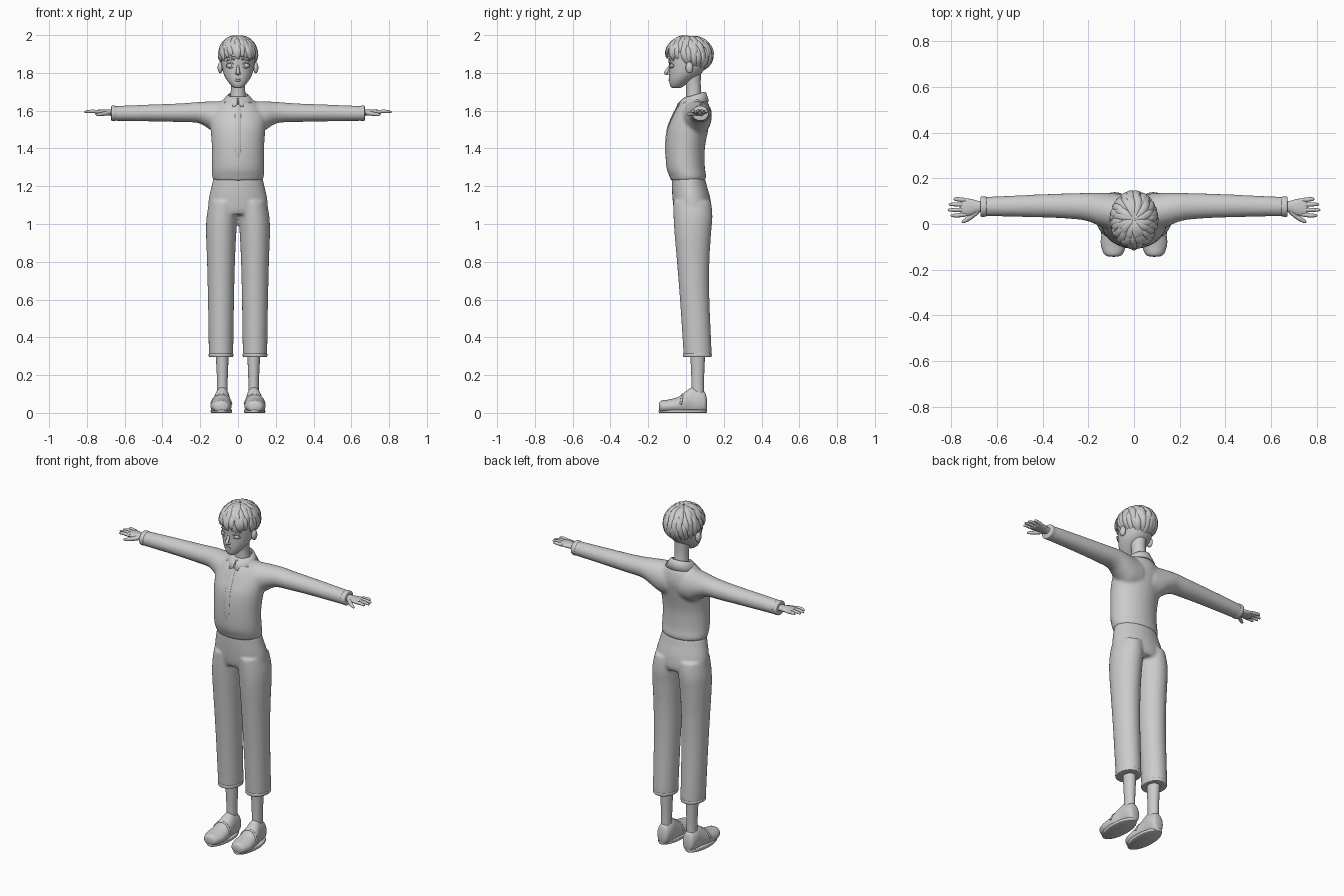
import bpy, bmesh, math, random
from mathutils import Vector

old = bpy.data.objects.get("Cube")
if old:
    bpy.data.objects.remove(old)
random.seed(4)
SIDES = (1, -1)

grey = bpy.data.materials.new("plain grey")
grey.use_nodes = True
grey.diffuse_color = (0.6, 0.6, 0.6, 1)
grey.node_tree.nodes["Principled BSDF"].inputs["Base Color"].default_value = (0.6, 0.6, 0.6, 1)


def finish(name, bm, voxel=0, relax=0, thick=0, angle=50):
    """Turn a bmesh into a smooth shaded object, optionally fused into one skin."""
    bmesh.ops.recalc_face_normals(bm, faces=bm.faces)
    me = bpy.data.meshes.new(name)
    bm.to_mesh(me)
    bm.free()
    me.materials.append(grey)
    ob = bpy.data.objects.new(name, me)
    bpy.context.collection.objects.link(ob)
    bpy.ops.object.select_all(action='DESELECT')
    ob.select_set(True)
    bpy.context.view_layer.objects.active = ob
    if voxel:
        for p in me.polygons:
            p.use_smooth = True
        m = ob.modifiers.new("fuse", 'REMESH')
        m.mode, m.voxel_size, m.use_smooth_shade = 'VOXEL', voxel, True
        m = ob.modifiers.new("relax", 'SMOOTH')
        m.factor, m.iterations = 0.5, relax
    else:
        bpy.ops.object.shade_smooth_by_angle(angle=math.radians(angle))
    if thick:
        ob.modifiers.new("thickness", 'SOLIDIFY').thickness = thick
    return ob


def skin(bm, rings, closed=True, caps=True):
    """Bridge rows of points with quads."""
    rows = [[bm.verts.new(p) for p in r] for r in rings]
    n = len(rows[0])
    for a, b in zip(rows, rows[1:]):
        for i in range(n if closed else n - 1):
            j = (i + 1) % n
            bm.faces.new((a[i], a[j], b[j], b[i]))
    if caps:
        bm.faces.new(rows[0])
        bm.faces.new(rows[-1])


def spline(keys, steps=5):
    """Smooth in-between values of key tuples."""
    k = [Vector(v) for v in keys]
    k = [k[0]] + k + [k[-1]]
    out = []
    for a, b, c, d in zip(k, k[1:], k[2:], k[3:]):
        for s in range(steps):
            t = s / steps
            out.append(b + (c - a) * (t / 2) + (2 * a - 5 * b + 4 * c - d) * (t * t / 2)
                       + (3 * b - a - 3 * c + d) * (t ** 3 / 2))
    return out + [k[-1]]


def loft(bm, axis, keys, s=1, n=32, floor=-1):
    """Oval sections along an axis: place, two centres, two radii."""
    rings = []
    for w, c1, c2, r1, r2 in spline(keys):
        ring = []
        for i in range(n):
            a = math.tau * i / n
            u, v = c1 + r1 * math.cos(a), c2 + r2 * math.sin(a)
            x, y, z = {'x': (w, u, v), 'y': (u, w, v), 'z': (u, v, w)}[axis]
            ring.append((x * s, y, max(z, floor)))
        rings.append(ring)
    skin(bm, rings)


def tube(bm, pts, radii, up=(0, 0, 1), flat=1.0, centre=None, n=10):
    """Tapered tube along a smooth path."""
    path = spline([(*p, r) for p, r in zip(pts, radii)], 4)
    rings = []
    for i, p in enumerate(path):
        tan = (path[min(i + 1, len(path) - 1)] - path[max(i - 1, 0)]).to_3d()
        here = p.to_3d()
        ref = here - centre if centre else Vector(up)
        side = tan.cross(ref).normalized()
        nor = side.cross(tan).normalized()
        rings.append([here + p[3] * (side * math.cos(a) + nor * flat * math.sin(a))
                      for a in (math.tau * j / n for j in range(n))])
    skin(bm, rings)


def ball(bm, centre, radii, seg=20):
    made = bmesh.ops.create_uvsphere(bm, u_segments=seg, v_segments=seg // 2, radius=1)
    for v in made["verts"]:
        v.co = Vector([c + r * q for c, r, q in zip(centre, radii, v.co)])


# Shirt: body and both sleeves fused into one skin
bm = bmesh.new()
loft(bm, 'z', [(1.23, 0, .01, .128, .09), (1.25, 0, .01, .137, .097), (1.3, 0, -.002, .138, .102),
               (1.4, 0, -.004, .138, .104), (1.5, 0, .01, .145, .108), (1.57, 0, .03, .145, .1),
               (1.62, 0, .04, .12, .085), (1.65, 0, .045, .09, .068), (1.675, 0, .045, .055, .052)])
for s in SIDES:
    loft(bm, 'x', [(.04, .05, 1.555, .08, .09), (.1, .055, 1.56, .08, .09), (.15, .064, 1.575, .073, .074),
                   (.21, .075, 1.59, .061, .056), (.3, .079, 1.589, .055, .05), (.45, .079, 1.588, .049, .045),
                   (.6, .077, 1.586, .044, .041), (.665, .076, 1.585, .043, .039)], s)
finish("shirt", bm, .008, 8)

# Sleeve cuffs
bm = bmesh.new()
for s in SIDES:
    loft(bm, 'x', [(.645, .076, 1.586, .041, .037), (.65, .076, 1.586, .044, .04),
                   (.668, .076, 1.586, .044, .04), (.672, .076, 1.586, .037, .033)], s)
finish("sleeve_cuffs", bm)

# Shirt front placket, following the chest
bm = bmesh.new()
tube(bm, [(0, -.103, 1.33), (0, -.107, 1.4), (0, -.098, 1.5), (0, -.072, 1.57), (0, -.042, 1.63)],
     [.006, .016, .016, .015, .012], up=(0, -1, 0), flat=.3)
finish("placket", bm)

# Folded collar, open at the throat
bm = bmesh.new()
rows = [[] for _ in range(4)]
for i in range(41):
    a = math.radians(4 + 352 * i / 40)
    f = (1 + math.cos(a)) / 2
    tip = max(0, 1 - abs(min(a, math.tau - a) - .45) / .5)
    for row, (rx, ry, z) in zip(rows, ((.046, .05, 1.665 - .02 * f), (.05, .054, 1.7 - .034 * f),
                                       (.06, .064, 1.696 - .035 * f),
                                       (.088, .08 + .01 * f, 1.65 - .012 * f - .024 * tip))):
        row.append((rx * math.sin(a), .042 - ry * math.cos(a), z))
skin(bm, rows, False, False)
finish("collar", bm, thick=.007)

# Trousers: hips and both legs fused into one skin
bm = bmesh.new()
loft(bm, 'z', [(1.05, 0, .035, .145, .09), (1.08, 0, .035, .158, .1), (1.14, 0, .028, .154, .1),
               (1.2, 0, .018, .14, .093), (1.245, 0, .012, .13, .088)])
for s in SIDES:
    loft(bm, 'z', [(.298, .09, .06, .064, .075), (.34, .09, .06, .065, .075), (.6, .09, .046, .069, .078),
                   (.8, .09, .038, .074, .086), (.95, .089, .036, .08, .097), (1.04, .084, .037, .082, .103),
                   (1.12, .075, .033, .076, .1)], s)
finish("trousers", bm, .008, 5)

# Trouser hems and ankles
for name, keys in (("trouser_hems", [(.296, .09, .06, .056, .067), (.298, .09, .06, .064, .075),
                                     (.312, .09, .06, .065, .076), (.316, .09, .06, .06, .07)]),
                   ("ankles", [(.08, .083, .062, .028, .034), (.16, .083, .062, .028, .033),
                               (.24, .083, .062, .031, .036), (.33, .085, .062, .035, .04)])):
    bm = bmesh.new()
    for s in SIDES:
        loft(bm, 'z', keys, s)
    finish(name, bm)

# Shoes with soles and an instep band
bm = bmesh.new()
for s in SIDES:
    loft(bm, 'y', [(-.143, .09, .034, .018, .016), (-.132, .09, .034, .04, .03), (-.09, .09, .035, .055, .036),
                   (-.04, .088, .04, .054, .045), (0, .087, .05, .047, .065), (.035, .084, .06, .042, .076),
                   (.07, .083, .058, .041, .068), (.1, .083, .054, .034, .055), (.11, .083, .045, .02, .03)],
         s, floor=.004)
finish("shoes", bm)
bm = bmesh.new()
for s in SIDES:
    loft(bm, 'z', [(0, .088, -.017, .053, .124), (.003, .088, -.017, .056, .127), (.015, .088, -.017, .056, .127),
                   (.018, .088, -.017, .052, .122)], s)
    arc = [math.radians(a) for a in range(10, 171, 20)]
    tube(bm, [(s * (.088 + .053 * math.cos(a)), -.03 + .012 * math.sin(a), .035 + .062 * math.sin(a)) for a in arc],
         [.006] * len(arc), up=(0, 1, 0), n=8)
finish("shoe_soles_and_bands", bm)

# Hands: palm, four fingers and thumb
bm = bmesh.new()
for s in SIDES:
    loft(bm, 'x', [(.64, .076, 1.587, .026, .022), (.68, .076, 1.59, .025, .016), (.715, .074, 1.592, .036, .014),
                   (.75, .073, 1.593, .037, .011), (.758, .073, 1.593, .03, .006)], s, 20)
    for y, reach in ((.042, .802), (.063, .814), (.084, .81), (.104, .79)):
        out = (y - .073) * .15
        tube(bm, [(s * .735, y, 1.593), (s * .775, y + out, 1.597), (s * (reach - .005), y + out, 1.593),
                  (s * reach, y + out, 1.592)], [.0095, .009, .006, .001])
    tube(bm, [(s * .685, .058, 1.588), (s * .715, .03, 1.583), (s * .747, .01, 1.579), (s * .753, .007, 1.578)],
         [.013, .011, .007, .001])
finish("hands", bm)

# Neck and head
bm = bmesh.new()
loft(bm, 'z', [(1.61, 0, .045, .05, .048), (1.68, 0, .042, .04, .041), (1.74, 0, .038, .038, .04),
               (1.82, 0, .03, .045, .05)])
finish("neck", bm)
bm = bmesh.new()
loft(bm, 'z', [(1.72, 0, -.054, .014, .018), (1.725, 0, -.05, .026, .03), (1.74, 0, -.042, .042, .044),
               (1.765, 0, -.026, .061, .063), (1.795, 0, -.006, .076, .084), (1.83, 0, .008, .085, .098),
               (1.87, 0, .015, .089, .107), (1.91, 0, .018, .087, .107), (1.95, 0, .02, .07, .088),
               (1.975, 0, .02, .04, .05)])
# nose
tube(bm, [(0, -.083, 1.845), (0, -.094, 1.82), (0, -.107, 1.801), (0, -.098, 1.789)],
     [.005, .008, .01, .003], up=(0, -1, 0))
# ears
for s in SIDES:
    ball(bm, (s * .094, .018, 1.828), (.014, .02, .03))
    ball(bm, (s * .008, -.093, 1.796), (.007, .008, .006), 12)
finish("head", bm)

# Eyes, lids, brows and lips
bm = bmesh.new()
for s in SIDES:
    ball(bm, (s * .041, -.071, 1.838), (.02, .013, .013))
finish("eyes", bm)
bm = bmesh.new()
for s in SIDES:
    for lift, size in ((.015, .0035), (-.012, .002)):
        tube(bm, [(s * .018, -.083, 1.834), (s * .03, -.085, 1.838 + lift * .85), (s * .043, -.081, 1.838 + lift),
                  (s * .056, -.073, 1.838 + lift * .7), (s * .064, -.065, 1.836)], [.001, size, size, size, .001])
    tube(bm, [(s * .016, -.089, 1.872), (s * .035, -.085, 1.873), (s * .052, -.076, 1.869), (s * .066, -.063, 1.86)],
         [.003, .005, .004, .001])
finish("lids_and_brows", bm)
bm = bmesh.new()
for z, size in ((1.769, .0045), (1.761, .0055)):
    tube(bm, [(-.021, -.08, 1.766), (-.009, -.086, z), (.009, -.086, z), (.021, -.08, 1.766)],
         [.001, size, size, .001])
finish("lips", bm)

# Hair: a cap that follows the hairline, covered with overlapping locks
CROWN = Vector((0, .018, 1.897))


def hairline(a):
    """Lowest polar angle of the hair; a = 0 faces the front."""
    back = (1 - math.cos(a)) / 2
    return math.radians(96 + 52 * back ** 1.2)


def scalp(a, t, lift=0):
    return CROWN + Vector(((.094 + lift) * math.sin(a) * math.sin(t),
                           -(.117 + lift) * math.cos(a) * math.sin(t), (.094 + lift) * math.cos(t)))


bm = bmesh.new()
skin(bm, [[scalp(a, hairline(a) * (.02 + .98 * k / 12)) for a in (math.tau * i / 40 for i in range(40))]
          for k in range(13)])
finish("hair_cap", bm)
bm = bmesh.new()
for tier, (start, end, count) in enumerate(((.45, 1.04, 26), (.22, .82, 22), (.03, .55, 14))):
    for i in range(count):
        a = math.tau * (i + .5 * tier + random.uniform(-.25, .25)) / count
        sway = random.uniform(.05, .3)
        stop = end * random.uniform(.93, 1.06)
        pts = []
        for f in (0, .3, .6, .85, 1):
            b = a + sway * f * f
            pts.append(scalp(b, hairline(b) * (start + (stop - start) * f), .002 + .004 * math.sin(f * 3)))
        tube(bm, pts, [.006, .015, .017, .012, .001], flat=.45, centre=CROWN, n=8)
finish("hair_locks", bm)
